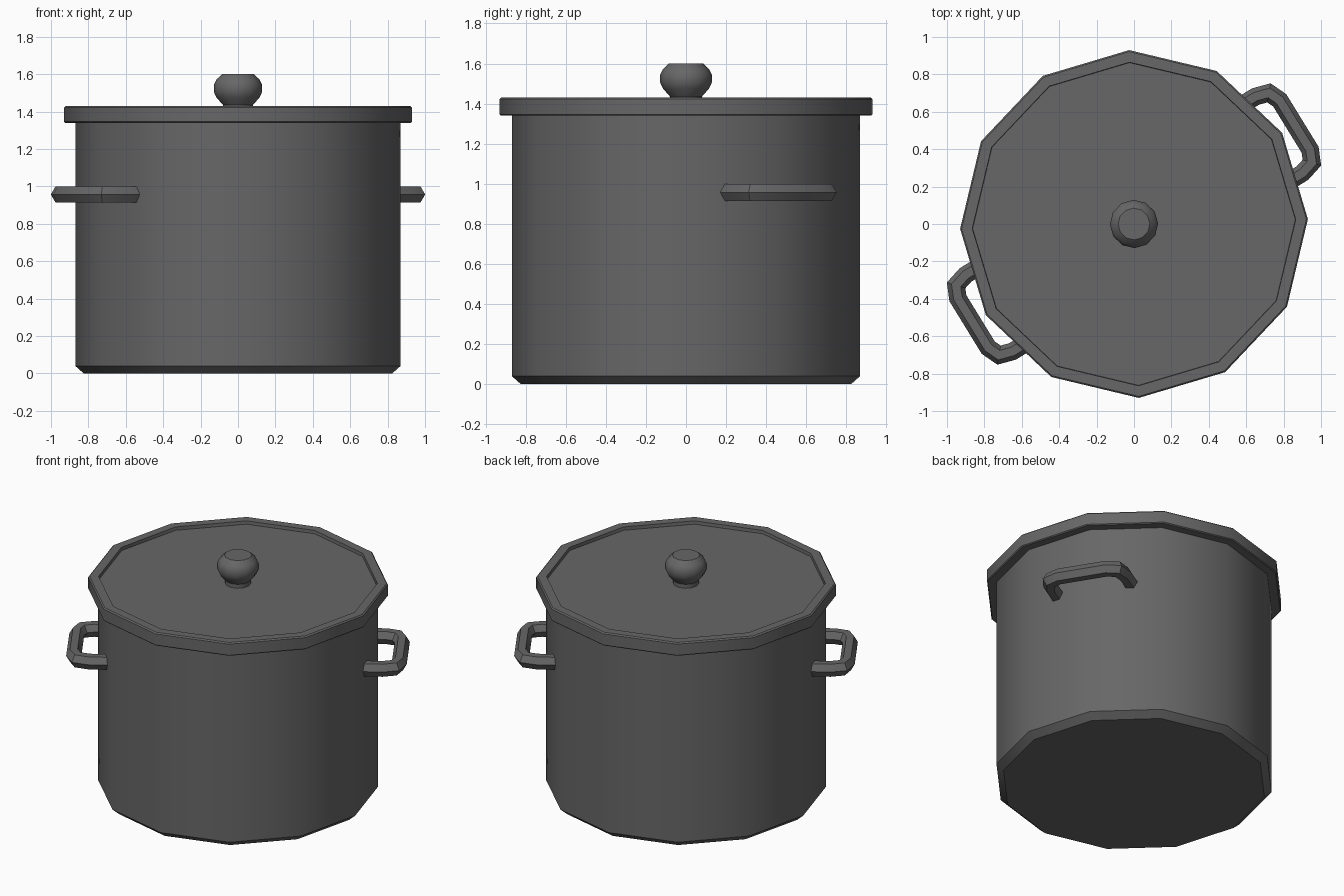
import bpy, bmesh, math
from mathutils import Vector

if "Cube" in bpy.data.objects:
    bpy.data.objects.remove(bpy.data.objects["Cube"])

TURN = math.radians(1.6)      # slight twist of the 12-sided shapes
metal = bpy.data.materials.new("dark grey metal")
metal.diffuse_color = (0.135, 0.135, 0.135, 1)
metal.use_nodes = True
metal.node_tree.nodes["Principled BSDF"].inputs["Base Color"].default_value = metal.diffuse_color


def skin(name, rings, angle):
    """Bridge closed rings of points, cap both ends, shade smooth by angle."""
    bm = bmesh.new()
    loops = [[bm.verts.new(p) for p in ring] for ring in rings]
    n = len(loops[0])
    for a, b in zip(loops, loops[1:]):
        for i in range(n):
            j = (i + 1) % n
            bm.faces.new((a[i], a[j], b[j], b[i]))
    bm.faces.new(loops[0][::-1])
    bm.faces.new(loops[-1])
    bmesh.ops.recalc_face_normals(bm, faces=bm.faces)
    mesh = bpy.data.meshes.new(name)
    bm.to_mesh(mesh)
    bm.free()
    mesh.materials.append(metal)
    ob = bpy.data.objects.new(name, mesh)
    bpy.context.collection.objects.link(ob)
    bpy.ops.object.select_all(action='DESELECT')
    ob.select_set(True)
    bpy.context.view_layer.objects.active = ob
    bpy.ops.object.shade_smooth_by_angle(angle=math.radians(angle))
    return ob


def lathe(name, profile, sides=12, angle=33):
    angs = [TURN + 2 * math.pi * i / sides for i in range(sides)]
    return skin(name, [[(r * math.cos(a), r * math.sin(a), z) for a in angs]
                       for r, z in profile], angle)


# Pot body with chamfered base
lathe("pot_body", [(0.825, 0), (0.87, 0.04), (0.87, 1.36)])

# Lid with raised rim and recessed top
lathe("lid", [(0.84, 1.34), (0.924, 1.34), (0.93, 1.346), (0.93, 1.422),
              (0.922, 1.43), (0.865, 1.43), (0.863, 1.408)])

# Round knob with a flat top
lathe("lid_knob", [(0.08, 1.40), (0.08, 1.435), (0.115, 1.475), (0.129, 1.505),
                   (0.129, 1.545), (0.115, 1.572), (0.085, 1.60)], angle=40)


# Side handles: hexagonal bar swept along a rounded U
def handle(name, turn, z=0.957, r=0.047):
    half = [(0.76, 0.24), (0.91, 0.24), (0.982, 0.219), (1.01, 0.155)]
    path = [Vector(p) for p in half] + [Vector((u, -v)) for u, v in reversed(half)]
    c, s = math.cos(turn), math.sin(turn)
    rings = []
    for i, p in enumerate(path):
        d0 = (p - path[i - 1]).normalized() if i else None
        d1 = (path[i + 1] - p).normalized() if i < len(path) - 1 else d0
        d0 = d0 or d1
        t = (d0 + d1).normalized()
        side = Vector((-t.y, t.x)) / t.dot(d1)      # mitred sideways direction
        ring = []
        for k in range(6):
            a = math.pi * k / 3
            q = p + side * (r * math.cos(a))
            ring.append((q.x * c - q.y * s, q.x * s + q.y * c, z + r * 0.91 / 0.866 * math.sin(a)))
        rings.append(ring)
    return skin(name, rings, 40)


for name, extra in (("handle_right", 0), ("handle_left", math.pi)):
    handle(name, TURN + math.radians(30) + extra)
